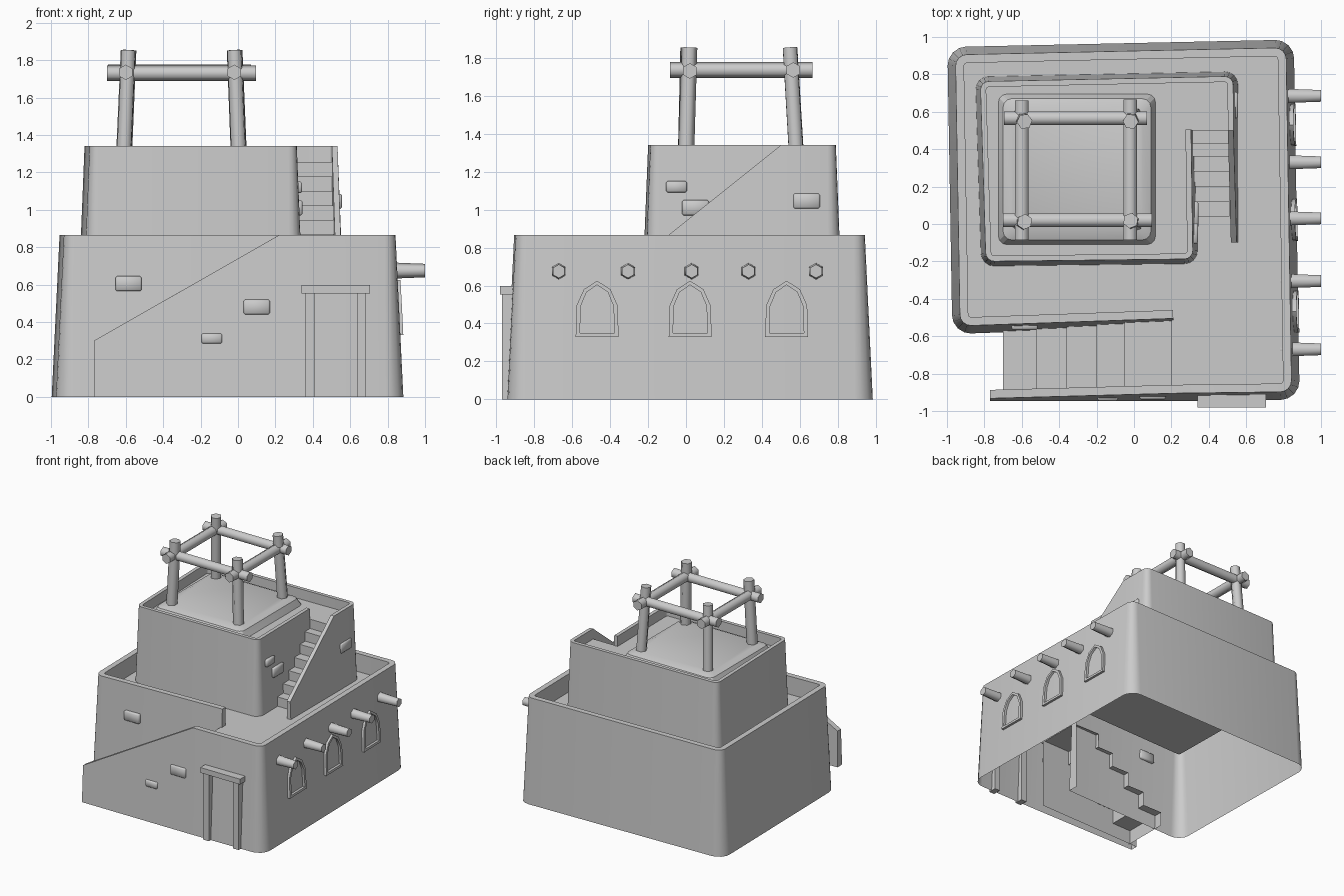
import bpy, bmesh, math
from mathutils import Vector, Matrix

if "Cube" in bpy.data.objects:
    bpy.data.objects.remove(bpy.data.objects["Cube"])


def finish(name, bm, angle=35):
    bmesh.ops.remove_doubles(bm, verts=bm.verts, dist=1e-4)
    bmesh.ops.recalc_face_normals(bm, faces=bm.faces)
    me = bpy.data.meshes.new(name)
    bm.to_mesh(me)
    bm.free()
    me.shade_smooth()
    me.set_sharp_from_angle(angle=math.radians(angle))
    ob = bpy.data.objects.new(name, me)
    bpy.context.collection.objects.link(ob)
    return ob


def box(name, lo, hi, bevel=0.0):
    bm = bmesh.new()
    lo, hi = Vector(lo), Vector(hi)
    m = Matrix.Translation((lo + hi) / 2) @ Matrix.Diagonal((*(hi - lo), 1))
    bmesh.ops.create_cube(bm, size=1, matrix=m)
    if bevel:
        bmesh.ops.bevel(bm, geom=bm.edges[:], offset=bevel, segments=1, affect='EDGES')
    return finish(name, bm, 65 if bevel else 35)


def rod(name, a, b, r1, r2):
    a, b = Vector(a), Vector(b)
    d = b - a
    m = Matrix.Translation((a + b) / 2) @ d.to_track_quat('Z', 'Y').to_matrix().to_4x4()
    bm = bmesh.new()
    bmesh.ops.create_cone(bm, cap_ends=True, segments=6, radius1=r1, radius2=r2,
                          depth=d.length, matrix=m)
    return finish(name, bm, 65)


def fillet(pts, rounded, r, n=4):
    """Round the chosen corners of an open path of (x, y, z) points."""
    out = []
    for i, p in enumerate(pts):
        p = Vector(p)
        if i not in rounded:
            out.append(p)
            continue
        a = p + (Vector(pts[i - 1]) - p).normalized() * r
        b = p + (Vector(pts[i + 1]) - p).normalized() * r
        for k in range(n + 1):
            t = k / n
            u, v, w = (1 - t) ** 2, 1.414 * t * (1 - t), t * t
            out.append((a * u + p * v + b * w) / (u + v + w))
    return out


def tier(name, pts, rounded, base, top, floor, taper, thick, radius):
    """Tapered wall shell with parapet; segment 0 is the sloping stair wall."""
    path = fillet(pts, rounded, radius)
    miter = []
    for i, p in enumerate(path):
        ns = []
        for a, b in ((i - 1, i), (i, i + 1)):
            if a >= 0 and b < len(path):
                d = (path[b] - path[a]).xy.normalized()
                ns.append(Vector((d.y, -d.x)))
        n = sum(ns, Vector((0, 0))).normalized()
        miter.append(n / n.dot(ns[0]))

    def at(i, off, z):
        q = path[i].xy + miter[i] * off
        return Vector((q.x, q.y, z))

    def ring(i, low):
        z = path[i].z
        lean = taper * (top - z) / (top - base)
        inner = -thick * (0.4 if i == 0 else 1)
        return [at(i, taper, base), at(i, lean, z), at(i, inner, z), at(i, inner, low)]

    bm = bmesh.new()

    def face(ps):
        bm.faces.new([bm.verts.new(p) for p in ps])

    last = len(path) - 1
    for i in range(last):
        low = base if i == 0 else floor
        a, b = ring(i, low), ring(i + 1, low)
        for k in range(3):
            face((a[k], b[k], b[k + 1], a[k + 1]))
    face(ring(0, base))
    face(ring(last, base))
    face([at(i, -thick, floor) for i in range(1, last + 1)])
    return finish(name, bm)


def stairs(name, risers, end, z0, z1, lo, hi, along_x):
    bm = bmesh.new()
    prof, z, dz = [], z0, (z1 - z0) / len(risers)
    for u in risers:
        prof += [(u, z), (u, z + dz)]
        z += dz
    prof.append((end, z))
    put = (lambda u, v, z: (u, v, z)) if along_x else (lambda u, v, z: (v, u, z))
    rows = [[bm.verts.new(put(u, v, z)) for v in (lo, hi)] for u, z in prof]
    for a, b in zip(rows, rows[1:]):
        bm.faces.new((a[0], a[1], b[1], b[0]))
    return finish(name, bm)


# Lower storey with front staircase
H1, F1, H2, F2 = 0.865, 0.715, 1.34, 1.255
tier("lower_storey", [(-0.77, -0.905, 0.30), (0.22, -0.905, H1), (0.843, -0.897, H1),
     (0.813, 0.943, H1), (-0.955, 0.905, H1), (-0.93, -0.545, H1), (0.21, -0.505, H1)],
     {2, 3, 4, 5}, 0, H1, F1, 0.042, 0.045, 0.06)
stairs("lower_stairs", [-0.70, -0.52, -0.36, -0.20, -0.05, 0.20], 0.22, 0, F1,
       -0.90, -0.5, True)

# Upper storey with side staircase
tier("upper_storey", [(0.53, -0.10, 0.86), (0.532, 0.5, H2), (0.53, 0.79, H2),
     (-0.822, 0.762, H2), (-0.792, -0.20, H2), (0.315, -0.187, H2), (0.305, 0.505, H2)],
     {2, 3, 4, 5}, F1, H2, F2, 0.025, 0.03, 0.045)
stairs("upper_stairs", [0.04, 0.12, 0.20, 0.28, 0.36, 0.43, 0.5], 0.51, F1, F2, 0.29, 0.51, False)

# Roof platform
bm = bmesh.new()
prev = None
for x0, x1, y0, y1, z in ((-0.725, 0.115, -0.11, 0.695, F2), (-0.70, 0.09, -0.085, 0.67, 1.31),
                          (-0.655, 0.045, -0.04, 0.625, 1.33)):
    loop = []
    for cx, cy, a0 in ((x1, y1, 0), (x0, y1, 90), (x0, y0, 180), (x1, y0, 270)):
        sx, sy, r = (1 if cx == x1 else -1), (1 if cy == y1 else -1), 0.045
        for k in range(4):
            a = math.radians(a0 + 30 * k)
            loop.append(bm.verts.new((cx - sx * r + r * math.cos(a), cy - sy * r + r * math.sin(a), z)))
    if prev:
        for i in range(len(loop)):
            j = (i + 1) % len(loop)
            bm.faces.new((prev[i], prev[j], loop[j], loop[i]))
    prev = loop
bm.faces.new(prev)
finish("roof_platform", bm, 20)

# Roof pole frame
for i, (bx, by, tx, ty) in enumerate(((-0.61, 0.0, -0.585, 0.012), (0.005, 0.0, -0.018, 0.018),
                                      (-0.61, 0.582, -0.585, 0.548), (0.005, 0.582, -0.018, 0.548))):
    rod(f"roof_post_{i}", (bx, by, 1.28), (tx, ty, 1.853), 0.043, 0.042)
rod("front_beam", (-0.70, 0.02, 1.73), (0.095, 0.02, 1.73), 0.041, 0.041)
rod("back_beam", (-0.695, 0.565, 1.735), (0.07, 0.565, 1.735), 0.041, 0.041)
rod("left_beam", (-0.60, -0.085, 1.735), (-0.60, 0.66, 1.735), 0.041, 0.041)
rod("right_beam", (-0.02, -0.085, 1.735), (-0.02, 0.665, 1.735), 0.041, 0.041)

# Beam ends in the right wall
for i, y in enumerate((-0.67, -0.305, 0.03, 0.33, 0.685)):
    rod(f"beam_end_{i}", (0.78, y, 0.675), (1.0, y, 0.675), 0.045, 0.036)

# Arched window frames
half = [(0.113, 0), (0.108, 0.165), (0.07, 0.25), (0, 0.295)]
arch = half + [(-u, v) for u, v in half[-2::-1]]
for w, yc in enumerate((-0.468, 0.022, 0.53)):
    bm = bmesh.new()

    def vert(u, v, out):
        y, z = yc + u, 0.33 + v
        x = 0.843 - 0.0163 * (y + 0.895) + 0.042 * (1 - z / H1)
        return bm.verts.new((x + out, y, z))
    rings = []
    for scale, out in ((1, -0.01), (1, 0.02), (0.8, 0.02), (0.8, -0.01)):
        rings.append([vert(u * scale, 0.14 + (v - 0.14) * (scale + 0.06 if scale < 1 else 1), out)
                      for u, v in arch])
    for a, b in zip(rings, rings[1:]):
        for i in range(len(arch)):
            j = (i + 1) % len(arch)
            bm.faces.new((a[i], a[j], b[j], b[i]))
    finish(f"window_frame_{w}", bm)

# Door frame
box("door_lintel", (0.34, -0.98, 0.553), (0.705, -0.89, 0.597))
box("door_post_left", (0.36, -0.97, 0), (0.412, -0.90, 0.555))
box("door_post_right", (0.635, -0.97, 0), (0.685, -0.90, 0.555))

# Exposed bricks, front (x, y, z, width, height) then right side
for i, (x, y, z, w, h) in enumerate(((-0.585, -0.546, 0.605, 0.14, 0.08),
                                     (0.10, -0.918, 0.48, 0.14, 0.08), (-0.14, -0.925, 0.312, 0.11, 0.055))):
    box(f"front_brick_{i}", (x - w / 2, y - 0.02, z - h / 2), (x + w / 2, y + 0.02, z + h / 2), 0.008)
for i, (x, y, z, w, h) in enumerate(((0.323, -0.05, 1.12, 0.11, 0.06), (0.325, 0.05, 1.01, 0.14, 0.08),
                                     (0.536, 0.635, 1.045, 0.14, 0.08))):
    box(f"side_brick_{i}", (x - 0.02, y - w / 2, z - h / 2), (x + 0.02, y + w / 2, z + h / 2), 0.008)
